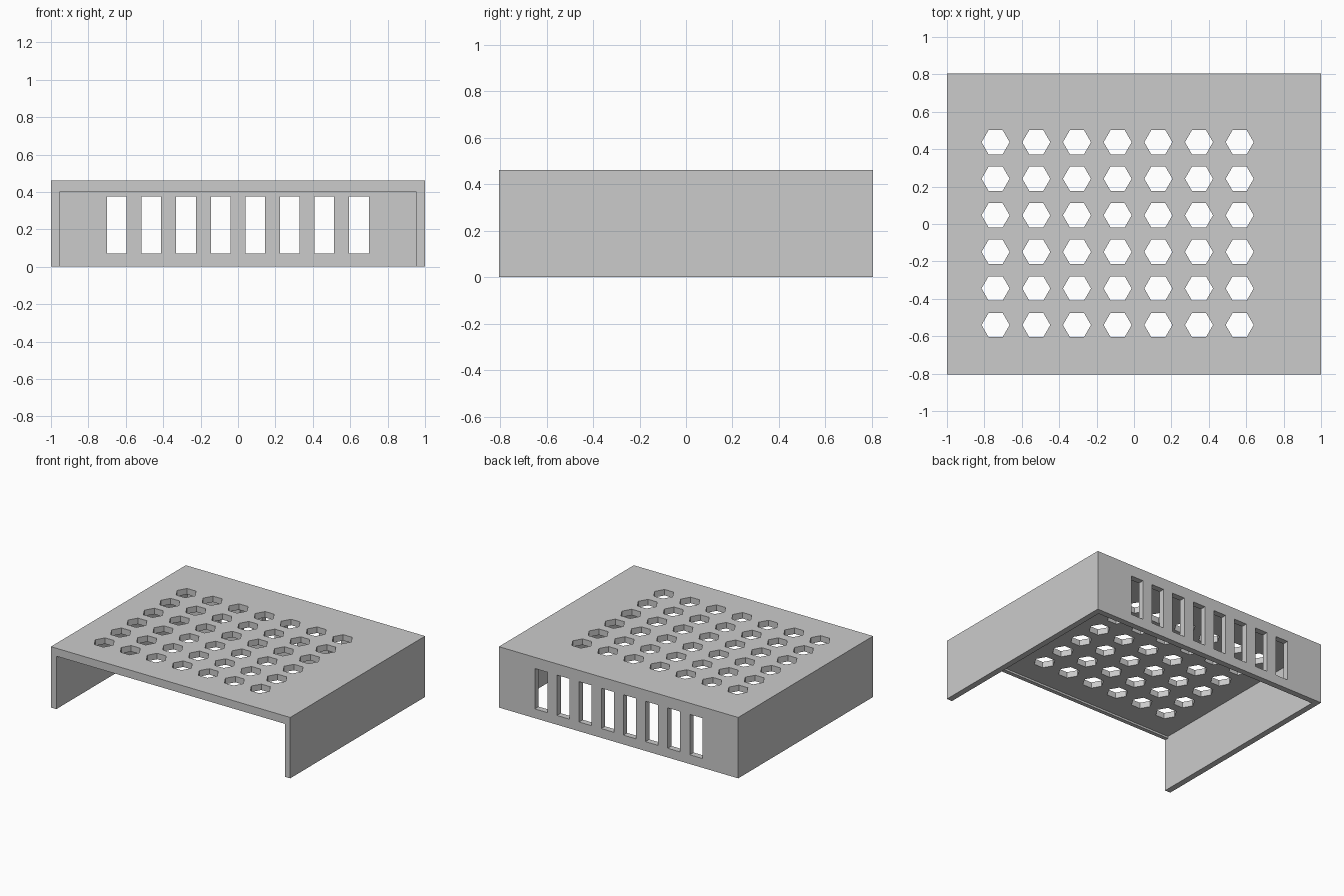
import bpy, bmesh
from math import cos, sin, pi
from mathutils import Vector

default = bpy.data.objects.get("Cube")
if default:
    bpy.data.objects.remove(default, do_unlink=True)

WIDTH, DEPTH, HEIGHT = 2.0, 1.61, 0.46
WALL = 0.045
LIP_BOTTOM, CEILING = 0.40, 0.415
FRONT, BACK = -DEPTH / 2, DEPTH / 2


def add_prism(bm, outline, sweep):
    """Extrude a closed outline of 3D points along a sweep vector."""
    face = bm.faces.new([bm.verts.new(p) for p in outline])
    out = bmesh.ops.extrude_face_region(bm, geom=[face])
    moved = [g for g in out["geom"] if isinstance(g, bmesh.types.BMVert)]
    bmesh.ops.translate(bm, verts=moved, vec=Vector(sweep))


def make_object(name, prisms):
    bm = bmesh.new()
    for outline, sweep in prisms:
        add_prism(bm, outline, sweep)
    bmesh.ops.recalc_face_normals(bm, faces=bm.faces)
    mesh = bpy.data.meshes.new(name)
    bm.to_mesh(mesh)
    bm.free()
    obj = bpy.data.objects.new(name, mesh)
    bpy.context.scene.collection.objects.link(obj)
    return obj


def rectangle_xz(x0, x1, z0, z1, y):
    return [(x0, y, z0), (x1, y, z0), (x1, y, z1), (x0, y, z1)]


# Solid outer block
cover = make_object("vented_cover", [
    (rectangle_xz(-WIDTH / 2, WIDTH / 2, 0, HEIGHT, FRONT), (0, DEPTH, 0))])

# Hollow interior, open below and in front, with a small lip under the front edge
inner_x, inner_back, lip_back = WIDTH / 2 - WALL, BACK - WALL, FRONT + 0.03
section = [(FRONT - 0.1, -0.1), (inner_back, -0.1), (inner_back, CEILING),
           (lip_back, CEILING), (lip_back, LIP_BOTTOM), (FRONT - 0.1, LIP_BOTTOM)]
cavity = make_object("cavity_cutter", [
    ([(-inner_x, y, z) for y, z in section], (2 * inner_x, 0, 0))])

# Hexagonal vents through the top
hexagons = []
for col in range(7):
    for row in range(6):
        cx, cy = -0.74 + 0.2175 * col, -0.54 + 0.1955 * row
        ring = [(cx + 0.075 * cos(k * pi / 3), cy + 0.075 * sin(k * pi / 3), 0.35)
                for k in range(6)]
        hexagons.append((ring, (0, 0, 0.2)))
top_vents = make_object("top_vent_cutter", hexagons)

# Upright slots through the back wall
slots = []
for i in range(8):
    cx = -0.648 + 0.185 * i
    slots.append((rectangle_xz(cx - 0.0525, cx + 0.0525, 0.07, 0.375, BACK - 0.15),
                  (0, 0.3, 0)))
back_slots = make_object("back_slot_cutter", slots)

# Cut everything and bake the result
cutters = [cavity, top_vents, back_slots]
for cutter in cutters:
    cutter.hide_render = True
    mod = cover.modifiers.new(cutter.name, "BOOLEAN")
    mod.operation = "DIFFERENCE"
    mod.solver = "EXACT"
    mod.object = cutter
depsgraph = bpy.context.evaluated_depsgraph_get()
depsgraph.update()
baked = bpy.data.meshes.new_from_object(cover.evaluated_get(depsgraph))
cover.modifiers.clear()
cover.data = baked
for cutter in cutters:
    bpy.data.objects.remove(cutter, do_unlink=True)

# Single grey finish
grey = bpy.data.materials.new("plain_grey")
grey.use_nodes = True
colour = (0.6, 0.6, 0.6, 1.0)
grey.diffuse_color = colour
for node in grey.node_tree.nodes:
    if node.type == "BSDF_PRINCIPLED":
        node.inputs["Base Color"].default_value = colour
baked.materials.clear()
baked.materials.append(grey)
for poly in baked.polygons:
    poly.material_index = 0
    poly.use_smooth = False
